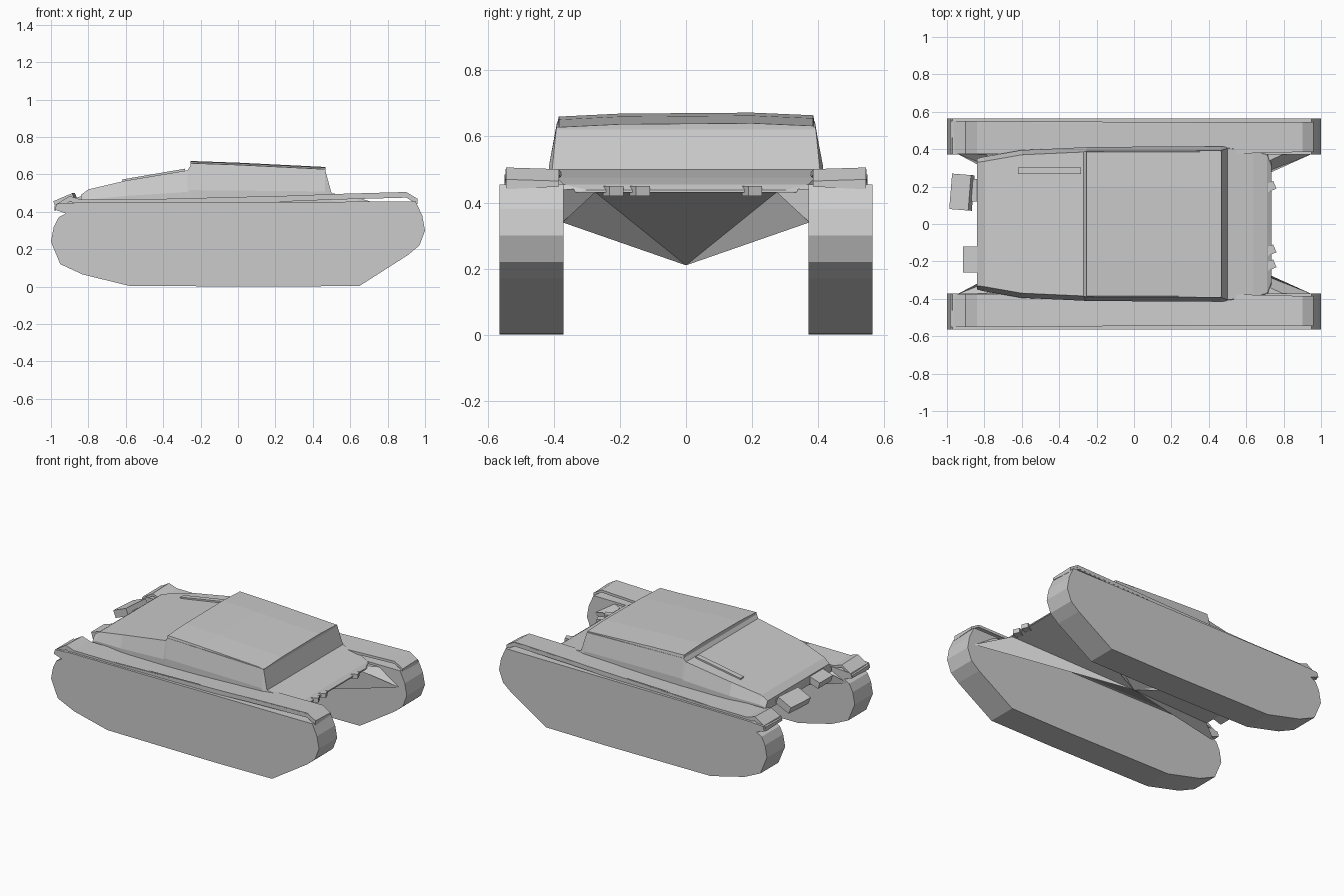
import bpy, bmesh, math
from mathutils import Matrix, Vector

grey = bpy.data.materials.new("plain grey")
grey.diffuse_color = (0.6, 0.6, 0.6, 1)


def finish(name, bm):
    """Turn a bmesh into a flat-shaded object."""
    bmesh.ops.recalc_face_normals(bm, faces=bm.faces)
    mesh = bpy.data.meshes.new(name)
    bm.to_mesh(mesh)
    bm.free()
    mesh.materials.append(grey)
    obj = bpy.data.objects.new(name, mesh)
    bpy.context.collection.objects.link(obj)
    return obj


def loft(name, rings):
    """Skin a list of closed rings and cap both ends."""
    bm = bmesh.new()
    loops = [[bm.verts.new(p) for p in ring] for ring in rings]
    n = len(loops[0])
    for a, b in zip(loops, loops[1:]):
        for i in range(n):
            j = (i + 1) % n
            bm.faces.new((a[i], a[j], b[j], b[i]))
    bm.faces.new(loops[0])
    bm.faces.new(loops[-1])
    return finish(name, bm)


def box(name, size, centre, yaw=0.0, pitch=0.0):
    bm = bmesh.new()
    m = (Matrix.Translation(centre) @ Matrix.Rotation(yaw, 4, 'Z')
         @ Matrix.Rotation(pitch, 4, 'Y') @ Matrix.Diagonal((*size, 1)))
    bmesh.ops.create_cube(bm, size=1, matrix=m)
    return finish(name, bm)


# Track side outline (x, z)
track = [(-0.58, 0.004), (-0.83, 0.065), (-0.95, 0.12), (-1.0, 0.24),
         (-0.985, 0.32), (-0.96, 0.37), (-0.92, 0.392), (-0.98, 0.412),
         (-0.97, 0.443), (-0.85, 0.45), (0.95, 0.455), (0.985, 0.38),
         (1.0, 0.30), (0.97, 0.22), (0.91, 0.17), (0.65, 0.004), (0.2, 0.0)]

# Fender stations (x, top height, inner edge, outer edge)
fender = [(-0.98, 0.435, 0.375, 0.55), (-0.90, 0.485, 0.375, 0.55),
          (-0.84, 0.465, 0.375, 0.55), (-0.5, 0.465, 0.375, 0.55),
          (0.0, 0.475, 0.375, 0.545), (0.5, 0.495, 0.375, 0.545),
          (0.90, 0.506, 0.385, 0.545), (0.96, 0.47, 0.385, 0.545)]

for side, label in ((-1, "right"), (1, "left")):
    loft(label + "_track", [[(x, side * y, z) for x, z in track]
                            for y in (0.371, 0.565)])
    loft(label + "_fender", [[(x, side * i, z - 0.022), (x, side * o, z - 0.03),
                              (x, side * o, z), (x, side * i, z - 0.005)]
                             for x, z, i, o in fender])
    # thin raised strip along the outer fender edge
    box(label + "_fender_strip", (1.45, 0.012, 0.02),
        (0.18, side * 0.54, 0.474), pitch=-0.025)

# Hull stations (x, half width at base, half width at top, top height)
hull = [(-0.84, 0.35, 0.33, 0.49), (-0.80, 0.36, 0.335, 0.52),
        (-0.60, 0.395, 0.37, 0.567), (-0.27, 0.41, 0.385, 0.622),
        (-0.255, 0.412, 0.39, 0.645), (0.465, 0.415, 0.392, 0.628),
        (0.50, 0.415, 0.405, 0.50), (0.64, 0.405, 0.39, 0.475),
        (0.71, 0.39, 0.37, 0.455), (0.735, 0.32, 0.30, 0.438)]
loft("hull", [[(x, -wb, 0.43), (x, wb, 0.43), (x, wb, 0.43 + (zt - 0.43) * 0.4),
               (x, wt, zt), (x, -wt, zt), (x, -wb, 0.43 + (zt - 0.43) * 0.4)]
              for x, wb, wt, zt in hull])

# Roof plate, slightly raised at its rear edge
roof = [(-0.255, 0.672), (0.0, 0.663), (0.467, 0.64)]
loft("roof_plate", [[(x, -0.39, z - 0.035), (x, 0.39, z - 0.035),
                     (x, 0.385, z - 0.008), (x, 0.2, z),
                     (x, -0.2, z - 0.003), (x, -0.385, z - 0.012)]
                    for x, z in roof])

# Raised rib on the rear deck
box("rear_deck_rib", (0.34, 0.035, 0.02), (-0.45, 0.285, 0.592), pitch=-0.17)

# Belly: rim drawn down to one central point
quarter_front = [(0.73, 0.14, 0.432), (0.73, 0.275, 0.432),
                 (0.95, 0.374, 0.34), (0.80, 0.374, 0.44)]
quarter_rear = [(-0.80, 0.374, 0.44), (-0.95, 0.378, 0.37),
                (-0.84, 0.32, 0.432), (-0.84, 0.15, 0.432)]
half = quarter_front + [(0.25, 0.374, 0.44), (-0.3, 0.374, 0.44)] + quarter_rear
rim = half + [(x, -y, z) for x, y, z in reversed(half)]
bm = bmesh.new()
ring = [bm.verts.new(p) for p in rim]
for tip in ((0, 0, 0.21), (0, 0, 0.445)):
    v = bm.verts.new(tip)
    for i in range(len(ring)):
        bm.faces.new((ring[i], ring[(i + 1) % len(ring)], v))
finish("belly", bm)

# Rear fittings
box("rear_box", (0.11, 0.19, 0.05), (-0.92, 0.17, 0.455), yaw=-0.08, pitch=-0.4)
box("rear_box_mount", (0.08, 0.12, 0.03), (-0.85, 0.18, 0.455))
box("rear_bracket", (0.08, 0.14, 0.045), (-0.87, -0.19, 0.45), pitch=-0.3)

# Front tow lugs
for y in (-0.22, -0.14, 0.2):
    box("front_lug", (0.05, 0.045, 0.03), (0.73, y, 0.435), yaw=0.4)
